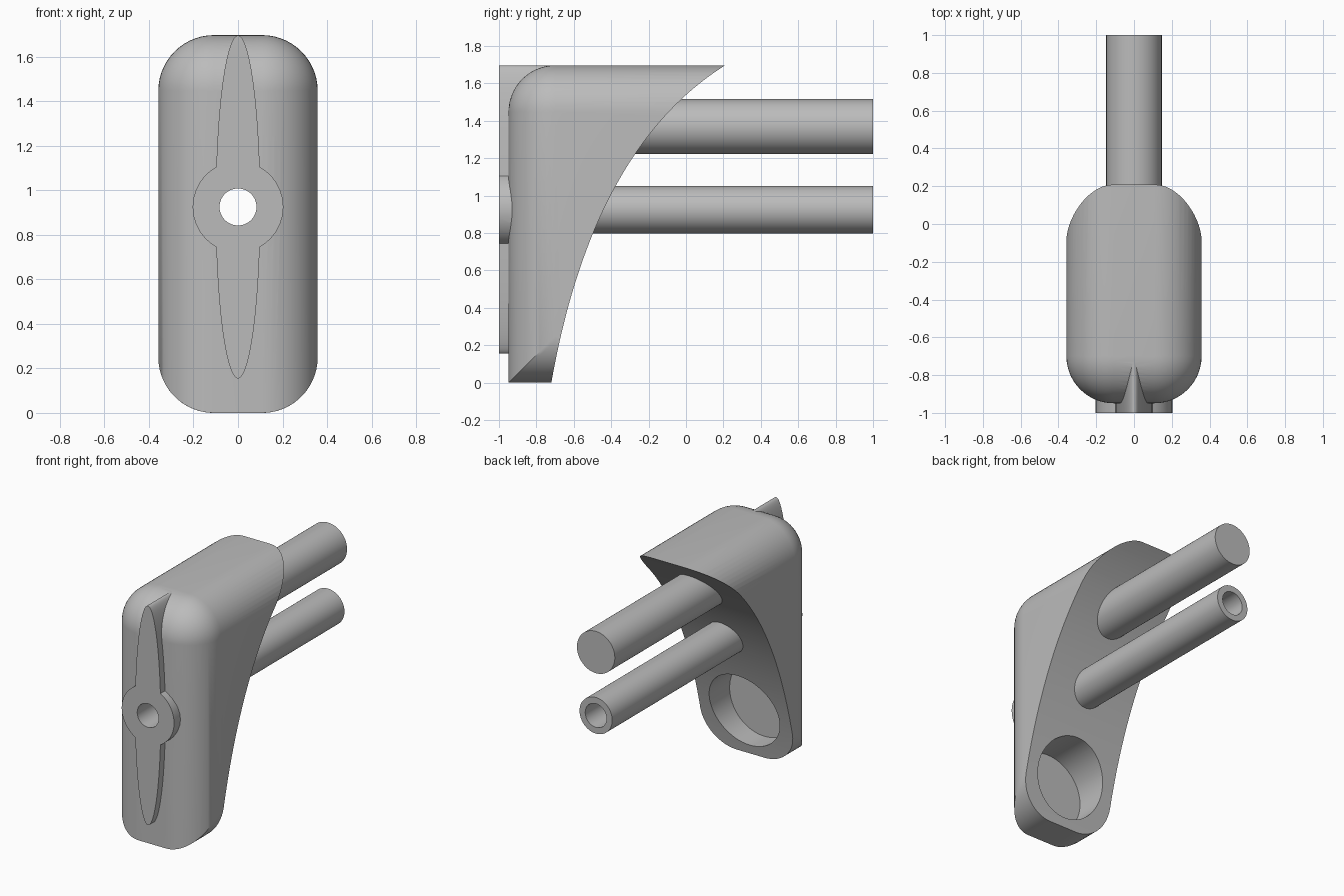
import bpy, bmesh, math

if "Cube" in bpy.data.objects:
    bpy.data.objects.remove(bpy.data.objects["Cube"])

HALF_W, TOP, FRONT, R = 0.358, 1.697, -0.949, 0.25
CX = HALF_W - R            # x of the fillet centres
HUB_Z = 0.925              # height of hub, bore and lower pipe

grey = bpy.data.materials.new("plain grey")
grey.diffuse_color = (0.5, 0.5, 0.5, 1)
grey.use_nodes = True
grey.node_tree.nodes["Principled BSDF"].inputs["Base Color"].default_value = grey.diffuse_color


def finish(name, bm):
    """Turn a bmesh into a named object."""
    bmesh.ops.remove_doubles(bm, verts=bm.verts, dist=1e-5)
    bmesh.ops.recalc_face_normals(bm, faces=bm.faces)
    me = bpy.data.meshes.new(name)
    bm.to_mesh(me)
    bm.free()
    ob = bpy.data.objects.new(name, me)
    bpy.context.collection.objects.link(ob)
    me.materials.append(grey)
    return ob


def loft(name, rings):
    """Skin a list of equal-length point rings and cap both ends."""
    bm = bmesh.new()
    vs = [[bm.verts.new(p) for p in ring] for ring in rings]
    n = len(vs[0])
    for a, b in zip(vs, vs[1:]):
        for i in range(n):
            j = (i + 1) % n
            bm.faces.new((a[i], a[j], b[j], b[i]))
    bm.faces.new(vs[0])
    bm.faces.new(vs[-1][::-1])
    return finish(name, bm)


def rod(name, r, z, y0, y1, n=96):
    """Cylinder running along y."""
    pts = [(r * math.cos(2 * math.pi * i / n), z + r * math.sin(2 * math.pi * i / n)) for i in range(n)]
    return loft(name, [[(x, y, h) for x, h in pts] for y in (y0, y1)])


def combine(ob, steps):
    """Apply booleans in order, then bake the result."""
    for op, other in steps:
        m = ob.modifiers.new(op, 'BOOLEAN')
        m.operation, m.object, m.solver = op, other, 'EXACT'
    dg = bpy.context.evaluated_depsgraph_get()
    me = bpy.data.meshes.new_from_object(ob.evaluated_get(dg))
    ob.modifiers.clear()
    ob.data = me


# Housing: rounded front and top edges, bottom corners rounded along y only
def housing_ring(a, y, seg=14):
    s = R * math.sin(a)
    half = []
    for k in range(seg + 1):        # top corner
        t = math.pi / 2 * (1 - k / seg)
        half.append((CX + s * math.cos(t), TOP - R + s * math.sin(t)))
    for k in range(seg + 1):        # bottom corner, mitred into the front fillet
        t = a * (1 - k / seg)
        half.append((CX + R * math.sin(t), R - R * math.cos(t)))
    outline = half + [(-x, z) for x, z in reversed(half)]
    return [(x, y, z) for x, z in outline]


steps = 14
rings = []
for i in range(steps + 1):
    a = math.pi / 2 * i / steps
    rings.append(housing_ring(a, FRONT + R - R * math.cos(a)))
rings.append(housing_ring(math.pi / 2, 0.5))
housing = loft("housing", rings)

# Front plate: tall ellipse merged with a round hub
plate = []
for i in range(240):
    t = 2 * math.pi * i / 240
    # even spacing on the ellipse, pushed out to the hub where the hub is wider
    x, z = 0.1 * math.cos(t), 0.77 * math.sin(t)
    d = math.hypot(x, z)
    if d < 0.204:
        x, z = x * 0.204 / d, z * 0.204 / d
    plate.append((x, z + HUB_Z))
front_plate = loft("front_plate", [[(x, y, z) for x, z in plate] for y in (-1.0, -0.66)])

# Concave back cutter following a quadratic curve
p0, p1, p2 = (-0.72, 0.0), (-0.5, 1.25), (0.209, TOP)
curve = []
for i in range(-2, 51):
    t = i / 48
    w = ((1 - t) ** 2, 2 * t * (1 - t), t * t)
    curve.append(tuple(w[0] * p0[k] + w[1] * p1[k] + w[2] * p2[k] for k in (0, 1)))
side = curve + [(1.5, curve[-1][1]), (1.5, curve[0][1])]
back_cutter = loft("back_cutter", [[(x, y, z) for y, z in side] for x in (-0.6, 0.6)])

# Round pocket low on the back, and the bore through hub and lower pipe
pocket_cutter = rod("pocket_cutter", 0.27, 0.335, -0.87, 0.3)
bore_cutter = rod("bore_cutter", 0.083, HUB_Z, -1.3, 1.3)

# Pipes
upper_pipe = rod("upper_pipe", 0.147, 1.369, -0.5, 1.0)
lower_pipe = rod("lower_pipe", 0.127, HUB_Z, -0.7, 1.0)

combine(housing, [('UNION', front_plate), ('DIFFERENCE', back_cutter),
                  ('DIFFERENCE', pocket_cutter), ('DIFFERENCE', bore_cutter)])
combine(lower_pipe, [('DIFFERENCE', bore_cutter)])

for ob in (front_plate, back_cutter, pocket_cutter, bore_cutter):
    bpy.data.objects.remove(ob)

# Smooth shading with crisp edges
for ob in (housing, upper_pipe, lower_pipe):
    bpy.ops.object.select_all(action='DESELECT')
    ob.select_set(True)
    bpy.context.view_layer.objects.active = ob
    bpy.ops.object.shade_smooth_by_angle(angle=math.radians(25))
